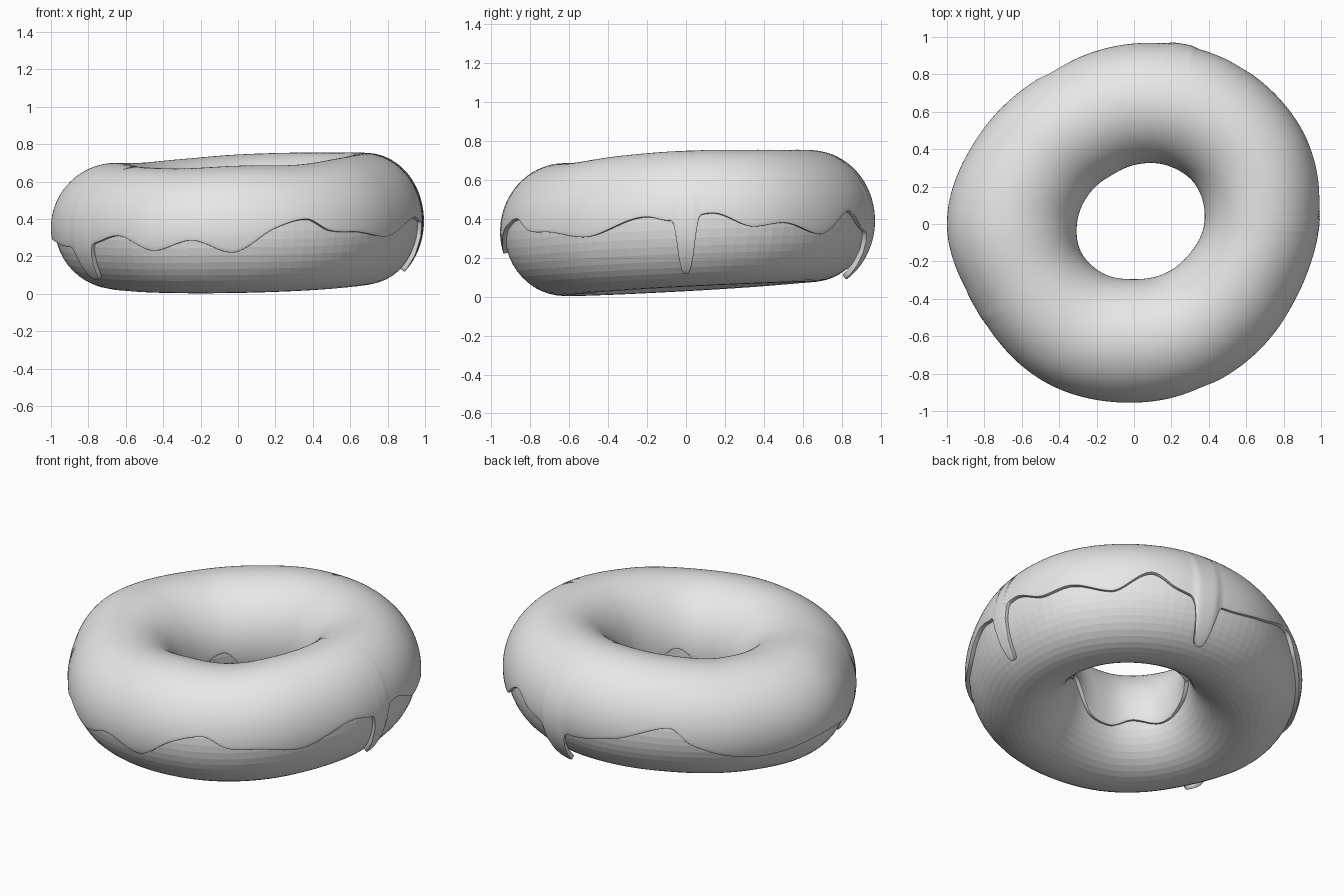
import bpy
from math import sin, cos, asin, pi, radians, exp

cube = bpy.data.objects.get("Cube")
if cube:
    bpy.data.objects.remove(cube, do_unlink=True)

# One plain grey for the whole ring
grey = bpy.data.materials.new("light_grey")
grey.use_nodes = True
COLOUR = (0.8, 0.8, 0.8, 1)
grey.diffuse_color = COLOUR
grey.node_tree.nodes["Principled BSDF"].inputs["Base Color"].default_value = COLOUR


def cyclic(points, scale=0.01):
    """Smooth closed curve through (degrees, value) points."""
    n = len(points)

    def key(i):
        turn, k = divmod(i, n)
        return points[k][0] + 360 * turn, points[k][1] * scale

    def slope(i):
        (a0, v0), (a1, v1), (a2, v2) = key(i - 1), key(i), key(i + 1)
        left, right = (v1 - v0) / (a1 - a0), (v2 - v1) / (a2 - a1)
        return 0 if left * right <= 0 else (left + right) / 2

    def value(angle):
        angle %= 360
        i = -1
        while key(i + 1)[0] <= angle:
            i += 1
        (a0, v0), (a1, v1) = key(i), key(i + 1)
        d = a1 - a0
        s = (angle - a0) / d
        blend = s * s * (3 - 2 * s)
        return (v0 + (v1 - v0) * blend + d * s * (1 - s) ** 2 * slope(i)
                - d * s * s * (1 - s) * slope(i + 1))
    return value


def even(*values):
    return cyclic([(i * 360 / len(values), v) for i, v in enumerate(values)])


# Uneven outline of the ring, in hundredths
outer = even(99, 103, 101, 96.5, 93, 95.5, 100, 95.5, 97, 95.5, 95, 95)
inner = even(37.5, 39, 36, 31.5, 28.5, 29, 30.5, 32, 31, 29.5, 31, 33.5)
top = even(75, 75.5, 75.5, 74.5, 72, 70, 70, 68, 67, 68.5, 69, 72.5)

# Wavy lower edges of the icing
outer_edge = cyclic([
    (8, 43), (20, 36), (29, 38), (43, 32), (56, 44), (64, 36), (82, 31),
    (100, 36), (119, 45), (127, 35), (154, 24), (180, 29), (200, 25),
    (216, 27), (228, 31), (242, 23), (255, 28.5), (268, 22), (282, 35),
    (293, 40), (301, 34), (313, 33), (326, 30.5), (348, 41), (355, 39)])
inner_edge = cyclic([
    (15, 23), (62, 27), (107, 21), (141, 36), (172, 28), (205, 22),
    (230, 25), (255, 20), (279, 22), (315, 37), (341, 25)])

# Drips: centre angle, half width, tip height, extra thickness
DRIPS = [(0, 2.9, 0.12, 0.004), (75, 4, 0.11, 0.025), (208, 5, 0.08, 0.01)]
INSET = 0.022


def section(a):
    """Centre radius, centre height and half sizes of the ring at angle a."""
    ro, ri, zt = outer(a), inner(a), top(a)
    lean = 0.054 * sin(radians(a)) + 0.018 * cos(radians(a))
    zb = 0.04 + lean * 0.65 - INSET
    return (ro + ri) / 2, (zt + zb) / 2, (ro - ri) / 2, (zt - zb) / 2


def ring_point(a, t, offset):
    rc, zc, w, h = section(a)
    r = rc + (w + offset) * cos(t)
    return r * cos(radians(a)), r * sin(radians(a)), zc + (h + offset) * sin(t)


def make_ring(name, around, across, span, offset, closed):
    """Sweep a cross-section round the ring; span gives its start and end."""
    verts, faces = [], []
    rows = across if closed else across + 1
    for i in range(around):
        a = 360 * i / around
        t0, t1 = span(a)
        for j in range(rows):
            s = j / across
            verts.append(ring_point(a, t0 + (t1 - t0) * s, offset(a, s)))
    for i in range(around):
        p, q = i * rows, (i + 1) % around * rows
        for j in range(across):
            k = (j + 1) % rows
            faces.append((p + j, q + j, q + k, p + k))
    mesh = bpy.data.meshes.new(name)
    mesh.from_pydata(verts, [], faces)
    mesh.materials.append(grey)
    mesh.update()
    obj = bpy.data.objects.new(name, mesh)
    bpy.context.collection.objects.link(obj)
    return obj


def drip_weight(a, drip):
    away = (a - drip[0] + 180) % 360 - 180
    return exp(-(away / drip[1]) ** 4)


def icing_span(a):
    rc, zc, w, h = section(a)
    low = outer_edge(a)
    for drip in DRIPS:
        low += (drip[2] - low) * drip_weight(a, drip)
    start = asin(max(-0.96, (low - zc) / h))
    return start, pi - asin((inner_edge(a) - zc) / h)


def icing_offset(a, s):
    # Drips are thicker towards their tips and fade out above
    fade = max(0, 1 - s / 0.35)
    return sum(d[3] * fade * drip_weight(a, d) for d in DRIPS)


# Dough ring
dough = make_ring("dough", 96, 48, lambda a: (0, 2 * pi),
                  lambda a, s: -INSET, True)

# Icing shell with rounded edge
icing = make_ring("icing", 480, 56, icing_span, icing_offset, False)
shell = icing.modifiers.new("thickness", "SOLIDIFY")
shell.thickness = 0.028
shell.offset = -1
rim = icing.modifiers.new("soft_rim", "BEVEL")
rim.width = 0.007
rim.segments = 2
rim.limit_method = "ANGLE"
rim.angle_limit = radians(50)

bpy.ops.object.select_all(action="DESELECT")
icing.select_set(True)
bpy.context.view_layer.objects.active = icing
bpy.ops.object.shade_smooth_by_angle(angle=radians(40))
